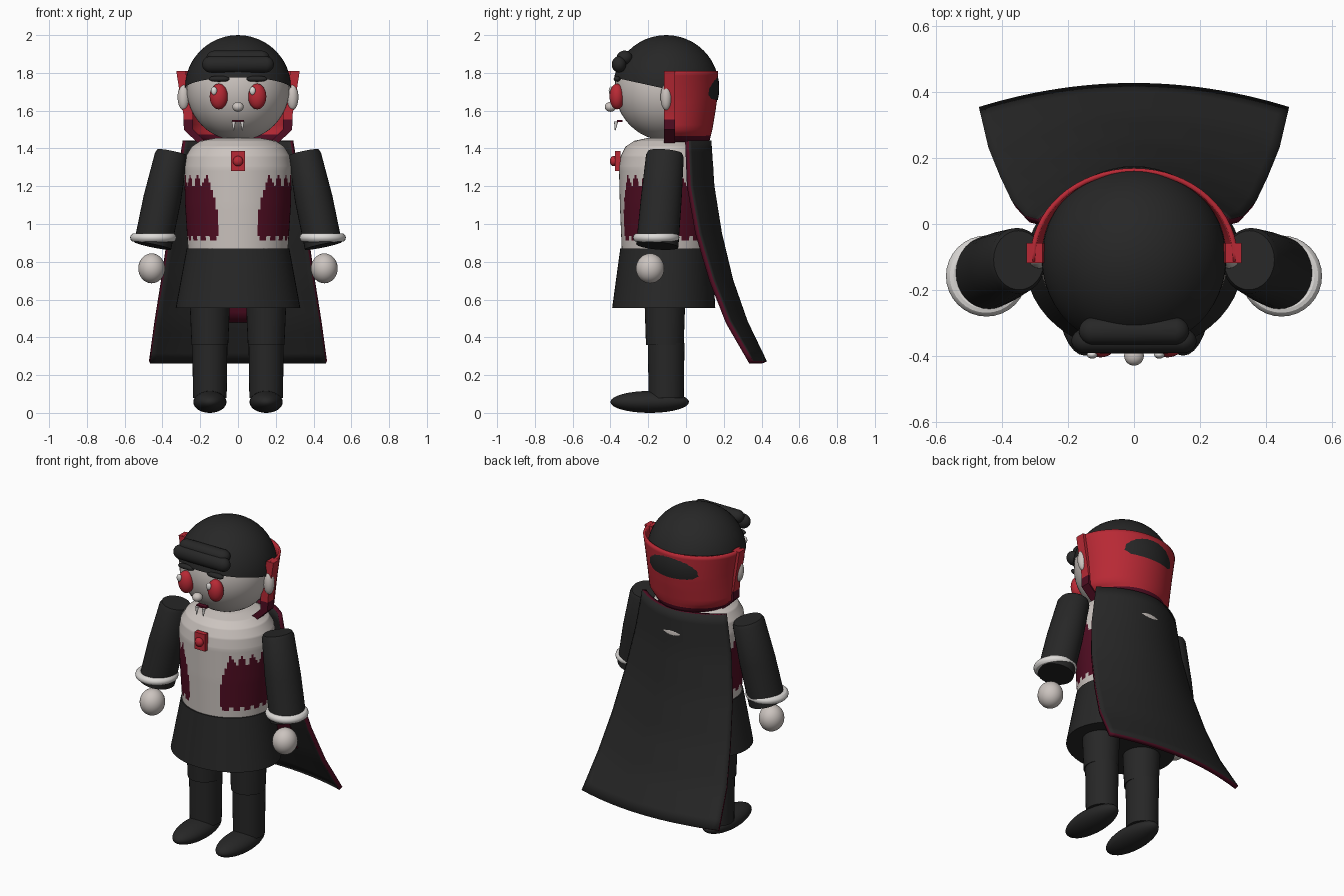
import bpy, bmesh, math
from mathutils import Vector

cube = bpy.data.objects.get("Cube")
if cube:
    bpy.data.objects.remove(cube)


def material(name, rgb):
    m = bpy.data.materials.new(name)
    m.use_nodes = True
    m.diffuse_color = (*rgb, 1)
    m.node_tree.nodes["Principled BSDF"].inputs["Base Color"].default_value = (*rgb, 1)
    return m


BLACK = material("black cloth", (0.02, 0.02, 0.02))
SKIN = material("pale skin", (0.6, 0.55, 0.52))
WHITE = material("white trim", (0.72, 0.7, 0.68))
RED = material("bright red", (0.48, 0.022, 0.035))
MAROON = material("dark maroon", (0.08, 0.004, 0.016))
CY = -0.105  # depth of the body axis


def finish(name, bm, mats, rule=None, angle=40):
    """Turn a bmesh into a named object; rule(centre) picks the material slot."""
    mesh = bpy.data.meshes.new(name)
    for f in bm.faces:
        if rule:
            f.material_index = rule(f.calc_center_median())
    bm.to_mesh(mesh)
    bm.free()
    ob = bpy.data.objects.new(name, mesh)
    bpy.context.collection.objects.link(ob)
    for m in mats:
        mesh.materials.append(m)
    bpy.ops.object.select_all(action="DESELECT")
    bpy.context.view_layer.objects.active = ob
    ob.select_set(True)
    bpy.ops.object.shade_smooth_by_angle(angle=math.radians(angle))
    return ob


def resample(rows, steps):
    out = []
    for a, b in zip(rows, rows[1:]):
        out += [[p + (q - p) * i / steps for p, q in zip(a, b)] for i in range(steps)]
    return out + [list(rows[-1])]


def loft(name, rings, mats, seg=32, steps=1, rule=None, turn=0):
    """Stack of ellipses given as (x, y, z, rx, ry), capped at both ends."""
    bm = bmesh.new()
    angles = [math.tau * i / seg + turn for i in range(seg)]
    loops = [[bm.verts.new((x + rx * math.cos(a), y + ry * math.sin(a), z)) for a in angles]
             for x, y, z, rx, ry in resample(rings, steps)]
    for lo, hi in zip(loops, loops[1:]):
        for i in range(seg):
            j = (i + 1) % seg
            bm.faces.new((lo[i], lo[j], hi[j], hi[i]))
    bm.faces.new(loops[0])
    bm.faces.new(loops[-1])
    bmesh.ops.recalc_face_normals(bm, faces=bm.faces)
    return finish(name, bm, mats, rule)


def ball(name, centre, radii, mat, stretch=0, cut=None, seg=32):
    """Ellipsoid, optionally stretched in x to a capsule or cut by a plane."""
    bm = bmesh.new()
    bmesh.ops.create_uvsphere(bm, u_segments=seg, v_segments=seg // 2, radius=1)
    for v in bm.verts:
        shift = math.copysign(stretch, v.co.x) if abs(v.co.x) > 0.001 else 0
        v.co = Vector(c * r for c, r in zip(v.co, radii)) + Vector(centre)
        v.co.x += shift
    if cut:
        bmesh.ops.bisect_plane(bm, geom=bm.verts[:] + bm.edges[:] + bm.faces[:],
                               plane_co=cut[0], plane_no=cut[1], clear_inner=True)
    return finish(name, bm, [mat])


def sheet(name, rows, point, mats, thickness, cols=32, steps=4, rule=None, rim=0):
    """Curved sheet: point(u, row) for u in -1..1, given thickness."""
    bm = bmesh.new()
    grid = [[bm.verts.new(point(2 * i / cols - 1, r)) for i in range(cols + 1)]
            for r in resample(rows, steps)]
    for a, b in zip(grid, grid[1:]):
        for i in range(cols):
            bm.faces.new((a[i], a[i + 1], b[i + 1], b[i]))
    ob = finish(name, bm, mats, rule)
    mod = ob.modifiers.new("thickness", "SOLIDIFY")
    mod.thickness = thickness
    mod.offset = 0
    mod.material_offset_rim = rim
    return ob


def box(name, centre, size, mat):
    bm = bmesh.new()
    bmesh.ops.create_cube(bm, size=1)
    for v in bm.verts:
        v.co = Vector(c * s for c, s in zip(v.co, size)) + Vector(centre)
    return finish(name, bm, [mat])


# Head, hair cap with sloping hairline, and rolled fringe
ball("head", (0, CY, 1.72), (0.273, 0.272, 0.278), SKIN, seg=48)
ball("hair_cap", (0, CY, 1.72), (0.281, 0.281, 0.28), BLACK, seg=48,
     cut=((0, CY, 1.715), (0, 0.22, 1)))
ball("fringe_lower_roll", (0, -0.355, 1.845), (0.045, 0.038, 0.043), BLACK, stretch=0.145)
ball("fringe_upper_roll", (0, -0.325, 1.88), (0.045, 0.042, 0.038), BLACK, stretch=0.122)

# Face
ball("nose", (0, -0.4, 1.62), (0.03, 0.03, 0.026), SKIN)
box("mouth", (0, -0.35, 1.545), (0.065, 0.03, 0.012), MAROON)
for side, s in (("left", 1), ("right", -1)):
    ball(side + "_eye", (s * 0.102, -0.365, 1.675), (0.048, 0.04, 0.068), RED)
    ball(side + "_eye_glint", (s * 0.102 - 0.025, -0.397, 1.705), (0.016, 0.012, 0.022), WHITE)
    ball(side + "_eyebrow", (s * 0.1, -0.365, 1.768), (0.035, 0.018, 0.015), BLACK, stretch=0.02)
    ball(side + "_ear", (s * 0.288, CY, 1.672), (0.032, 0.03, 0.07), SKIN)
    loft(side + "_fang", [(s * 0.023, -0.375, 1.495, 0.002, 0.002),
                          (s * 0.023, -0.37, 1.543, 0.011, 0.011)], [WHITE], seg=12)


# Torso with ragged waistcoat panels
def waistcoat(c):
    ang = math.atan2(c.x, -(c.y - CY))
    jag = abs((ang * 4.3) % 1 - 0.5) * 2
    side_edge = 0.1 + 0.25 * max(0, c.z - 1.05) + 0.012 * abs((c.z * 11) % 1 - 0.5)
    inside = abs(c.x) > side_edge or c.y > CY
    return int(inside and 0.9 + 0.035 * jag < c.z < 1.19 + 0.08 * jag)


torso = [(0.865, 0.265, 0.235), (1.1, 0.28, 0.245), (1.3, 0.285, 0.25), (1.36, 0.275, 0.24),
         (1.41, 0.245, 0.215), (1.44, 0.2, 0.17), (1.455, 0.12, 0.1)]
loft("torso", [(0, CY, z, rx, ry) for z, rx, ry in torso], [SKIN, MAROON],
     seg=128, steps=10, rule=waistcoat)
loft("coat_skirt", [(0, -0.118, 0.555, 0.33, 0.273), (0, CY, 0.87, 0.272, 0.243)],
     [BLACK], seg=48)

# Brooch
box("brooch_plate", (0, -0.362, 1.333), (0.072, 0.03, 0.105), RED)
ball("brooch_stone", (0, -0.383, 1.333), (0.027, 0.02, 0.027), RED)

# Limbs
for side, s in (("left", 1), ("right", -1)):
    x = s * 0.149
    loft(side + "_upper_leg", [(x, -0.112, 0.36, 0.097, 0.1), (x, -0.112, 0.57, 0.106, 0.107)], [BLACK])
    loft(side + "_lower_leg", [(x, CY, 0.08, 0.089, 0.093), (x, CY, 0.37, 0.093, 0.097)], [BLACK])
    ball(side + "_shoe", (x, -0.192, 0.058), (0.088, 0.208, 0.058), BLACK)

    # Sleeve: a tapered tube tilted to follow the arm
    top, low = Vector((s * 0.35, -0.11, 1.38)), Vector((s * 0.452, -0.152, 0.885))
    length = (top - low).length
    arm = loft(side + "_sleeve", [(0, 0, 0, 0.1, 0.112), (0, 0, length * 0.5, 0.1, 0.108),
                                  (0, 0, length - 0.02, 0.087, 0.1), (0, 0, length, 0.078, 0.09)], [BLACK])
    arm.location = low
    arm.rotation_euler = (top - low).to_track_quat("Z", "Y").to_euler()
    # keep the tube's wide axis pointing front to back
    arm.rotation_euler = Vector((0, 0, 1)).rotation_difference(top - low).to_euler()

    bpy.ops.mesh.primitive_torus_add(location=(s * 0.448, -0.158, 0.928), major_radius=0.1,
                                     minor_radius=0.023, major_segments=32, minor_segments=12)
    cuff = bpy.context.object
    cuff.name = side + "_cuff"
    cuff.data.materials.append(WHITE)
    bpy.ops.object.shade_smooth_by_angle()
    ball(side + "_hand", (s * 0.457, -0.19, 0.765), (0.071, 0.075, 0.079), SKIN)

    # Lapel at the front end of the collar
    lapel = [(0.19, 1.43), (0.262, 1.5), (0.264, 1.58), (0.285, 1.7), (0.302, 1.81)]
    loft(side + "_collar_lapel", [(s * a, -0.088, z, 0.035, 0.042) for a, z in lapel],
         [RED, MAROON], seg=4, steps=3, turn=math.pi / 4, rule=lambda c: int(c.z < 1.55))


# Standing collar wrapped round the back of the head: rows are (z, rx, ry)
def collar_point(u, row):
    z, rx, ry = row
    a = u * math.radians(92)
    return rx * math.sin(a), CY + ry * math.cos(a), z


collar = [(1.44, 0.21, 0.222), (1.5, 0.27, 0.237), (1.6, 0.277, 0.254),
          (1.66, 0.283, 0.262), (1.72, 0.292, 0.265), (1.81, 0.308, 0.267)]
sheet("collar", collar, collar_point, [RED, MAROON], 0.015,
      rule=lambda c: int(c.z < 1.465))


# Cape flaring to the back: rows are (z, middle y, edge y, half width)
def cape_point(u, row):
    z, mid, edge, w = row
    return w * u, mid - (mid - edge) * u * u, z


cape = [(1.44, 0.122, 0.005, 0.285), (1.2, 0.138, 0.015, 0.325), (0.95, 0.178, 0.06, 0.365),
        (0.7, 0.238, 0.135, 0.402), (0.48, 0.315, 0.222, 0.438), (0.268, 0.417, 0.345, 0.468)]
sheet("cape", cape, cape_point, [BLACK, MAROON], 0.025, rim=1)


def lining_point(u, row):
    x, y, z = cape_point(u * 0.5, row)
    return x, y - 0.018, z


sheet("cape_lining", cape[:-1], lining_point, [MAROON], 0.006)
